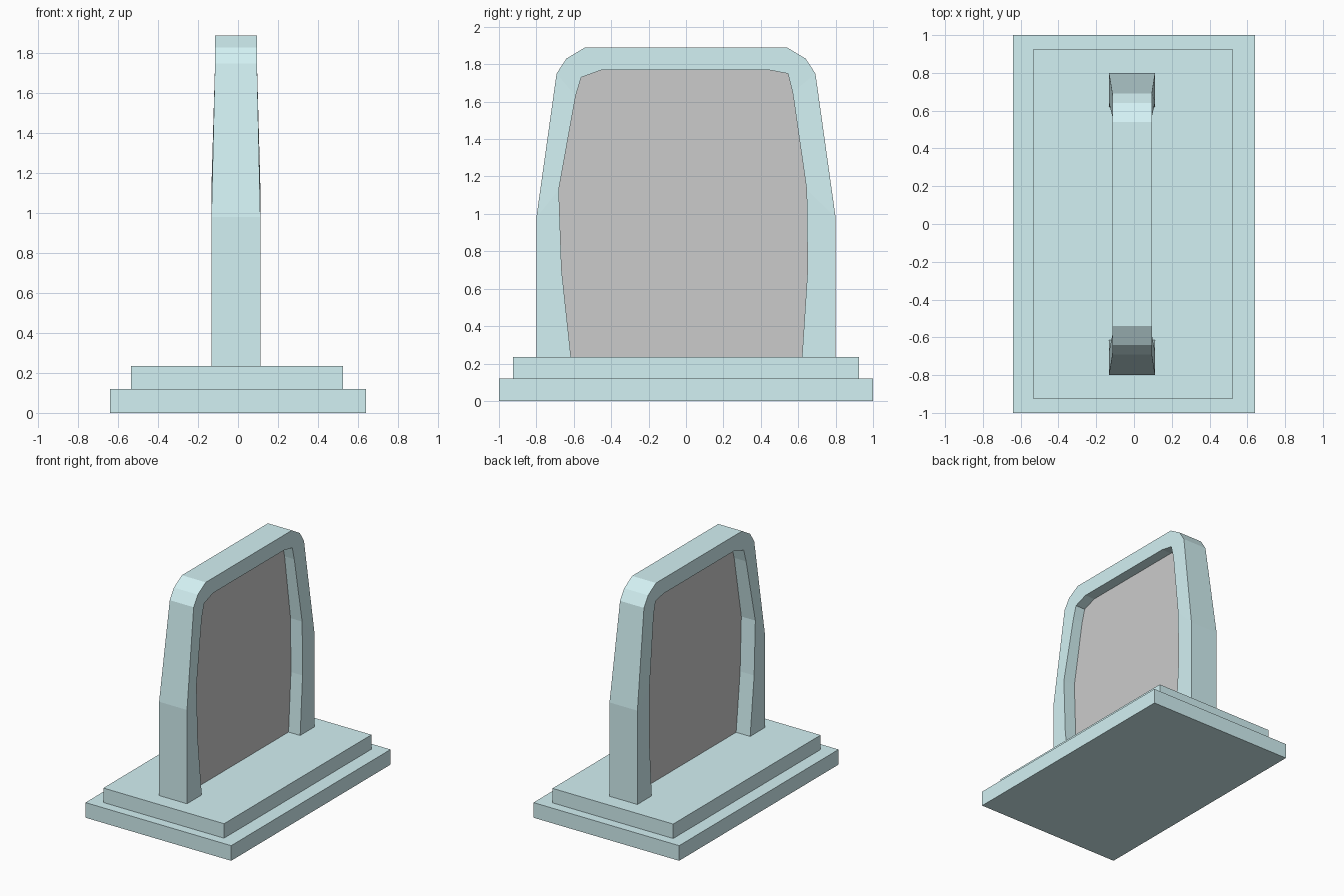
import bpy, bmesh

if "Cube" in bpy.data.objects:
    bpy.data.objects.remove(bpy.data.objects["Cube"])

teal = bpy.data.materials.new("teal")
teal.diffuse_color = (0.65, 0.88, 0.90, 1)
teal.use_nodes = True
teal.node_tree.nodes["Principled BSDF"].inputs["Base Color"].default_value = teal.diffuse_color


def finish(name, bm, mat=None):
    bmesh.ops.recalc_face_normals(bm, faces=bm.faces[:])
    me = bpy.data.meshes.new(name)
    bm.to_mesh(me)
    bm.free()
    ob = bpy.data.objects.new(name, me)
    bpy.context.collection.objects.link(ob)
    if mat:
        me.materials.append(mat)
    return ob


def slab(name, lo, hi):
    bm = bmesh.new()
    bmesh.ops.create_cube(bm, size=1)
    for v in bm.verts:
        v.co = [(a + b) / 2 + c * (b - a) for a, b, c in zip(lo, hi, v.co)]
    return finish(name, bm, teal)


# Stepped base
slab("lower_base", (-0.64, -1, 0), (0.64, 1, 0.12))
slab("upper_base", (-0.535, -0.925, 0.12), (0.525, 0.925, 0.235))

# Arch outlines in y, z: up one side and down the other
Z0 = 0.235
half = [(0.8, Z0), (0.8, 0.6), (0.8, 0.98), (0.692, 1.75), (0.64, 1.83), (0.54, 1.89)]
outer = [(-y, z) for y, z in half] + half[::-1]
inner = [(-0.615, Z0), (-0.665, 0.7), (-0.68, 1.13), (-0.59, 1.63), (-0.56, 1.73), (-0.45, 1.77),
         (0.44, 1.77), (0.545, 1.75), (0.57, 1.65), (0.645, 1.13), (0.65, 0.7), (0.62, Z0)]

# Arched frame: a four-sided section swept along the arch, thinner above the shoulders
bm = bmesh.new()
rings = []
for i, (o, n) in enumerate(zip(outer, inner)):
    wide = min(i, 11 - i) < 3
    x0, x1 = (-0.133, 0.112) if wide else (-0.115, 0.095)
    rings.append([bm.verts.new(p) for p in ((x0, *o), (x1, *o), (x1, *n), (x0, *n))])
for a, b in zip(rings, rings[1:]):
    for k in range(4):
        j = (k + 1) % 4
        bm.faces.new((a[k], a[j], b[j], b[k]))
bm.faces.new(rings[0])
bm.faces.new(rings[-1])
finish("arched_frame", bm, teal)

# Thin grey panel filling the opening
bm = bmesh.new()
face = bm.faces.new([bm.verts.new((-0.01, y, z)) for y, z in inner])
ext = bmesh.ops.extrude_face_region(bm, geom=[face], use_keep_orig=True)
for v in ext["geom"]:
    if isinstance(v, bmesh.types.BMVert):
        v.co.x = 0.01
finish("panel", bm)
